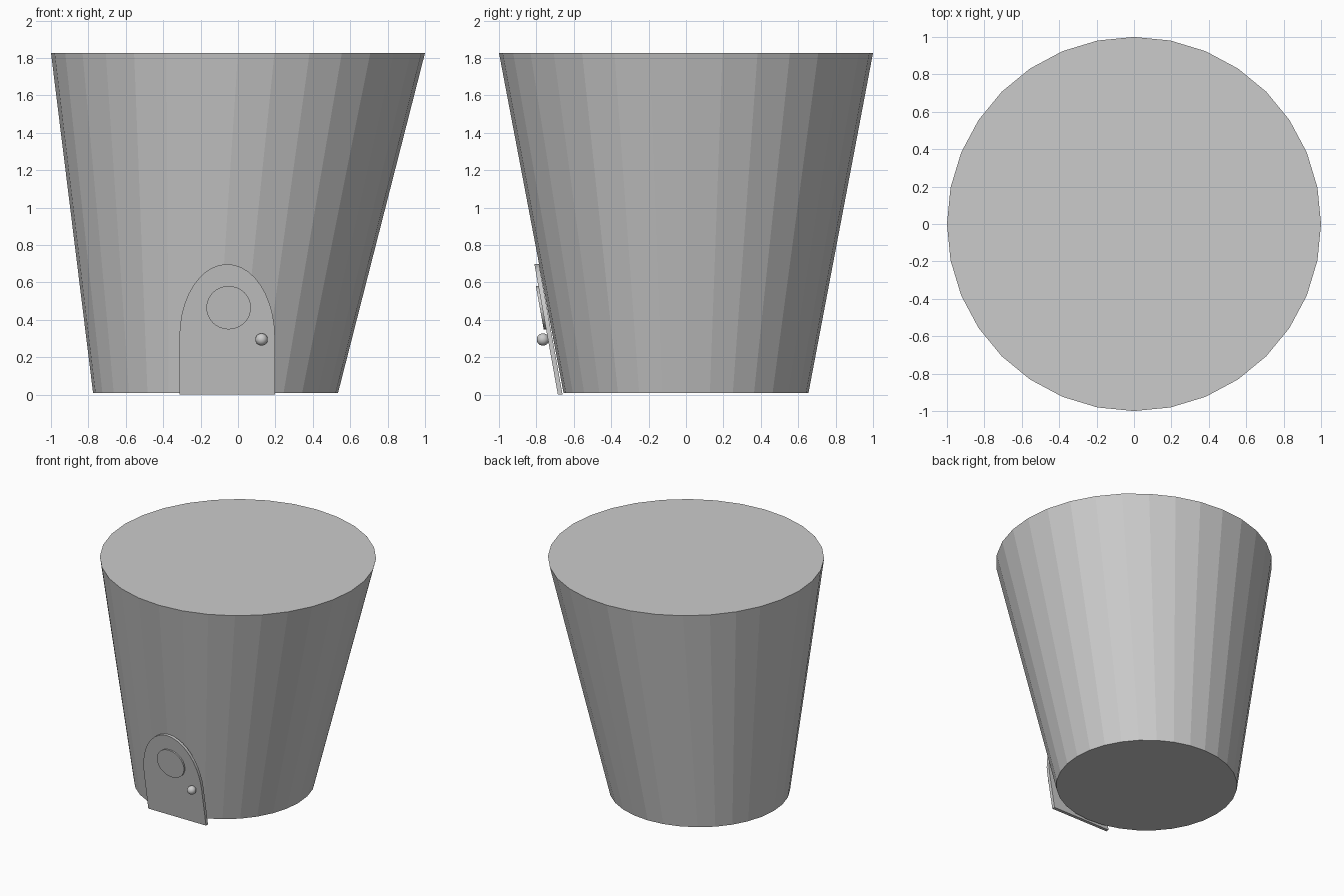
import bpy, bmesh
from math import sin, cos, pi, atan
from mathutils import Matrix, Vector

if "Cube" in bpy.data.objects:
    bpy.data.objects.remove(bpy.data.objects["Cube"])

SLOPE = 0.18                      # lean of the front wall (dy per dz)
X_DOOR = -0.058


def finish(name, bm):
    bmesh.ops.recalc_face_normals(bm, faces=bm.faces[:])
    me = bpy.data.meshes.new(name)
    bm.to_mesh(me)
    bm.free()
    ob = bpy.data.objects.new(name, me)
    bpy.context.collection.objects.link(ob)
    return ob


def loft(name, a, b):
    """Closed solid between two matching outlines."""
    bm = bmesh.new()
    va = [bm.verts.new(p) for p in a]
    vb = [bm.verts.new(p) for p in b]
    n = len(a)
    bm.faces.new(va)
    bm.faces.new(vb)
    for i in range(n):
        j = (i + 1) % n
        bm.faces.new((va[i], va[j], vb[j], vb[i]))
    return finish(name, bm)


def ring(cx, r, z, n=32):
    return [(cx + r * cos(2 * pi * i / n), r * sin(2 * pi * i / n), z) for i in range(n)]


def on_wall(outline, y0):
    """Place an (x, z) outline on the leaning plane starting at y0."""
    return [(x, y0 - SLOPE * z, z) for x, z in outline]


# Tapered body, base shifted off centre
loft("body", ring(-0.12, 0.655, 0.01), ring(0, 1.0, 1.828))

# Arched door leaning with the wall
arch = [(X_DOOR - 0.255, 0), (X_DOOR + 0.255, 0)]
arch += [(X_DOOR + 0.255 * cos(pi * i / 20), 0.31 + 0.388 * sin(pi * i / 20)) for i in range(21)]
loft("door", on_wall(arch, -0.685), on_wall(arch, -0.66))

# Round door window
disc = [(-0.05 + 0.119 * cos(2 * pi * i / 32), 0.465 + 0.116 * sin(2 * pi * i / 32)) for i in range(32)]
loft("door_window", on_wall(disc, -0.698), on_wall(disc, -0.68))

# Door knob
bm = bmesh.new()
bmesh.ops.create_uvsphere(bm, u_segments=24, v_segments=12, radius=0.033,
                          matrix=Matrix.Translation((0.126, -0.765, 0.295)))
for f in bm.faces:
    f.smooth = True
finish("door_knob", bm)
